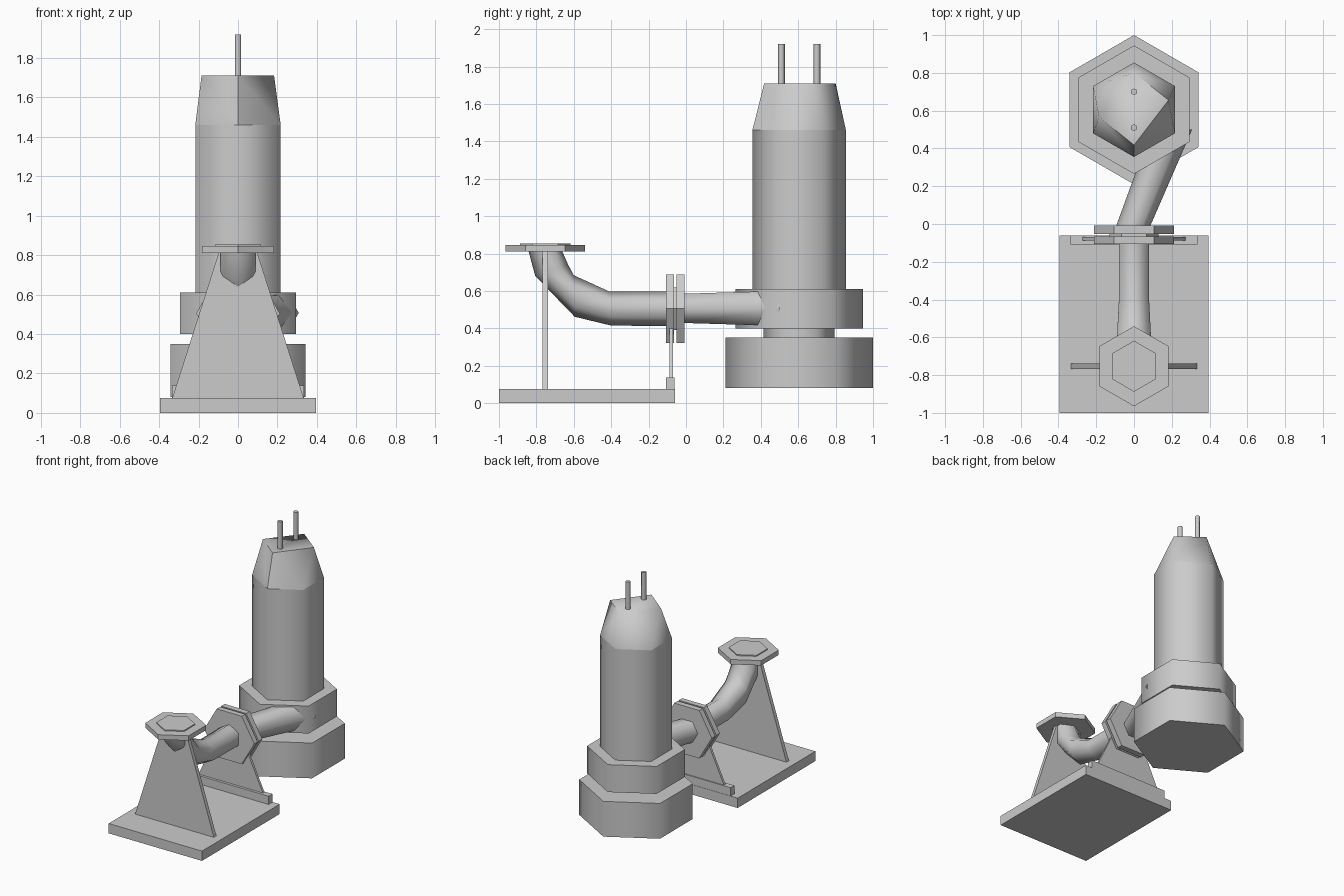
import bpy, bmesh
from math import sin, cos, radians, sqrt
from mathutils import Vector

if "Cube" in bpy.data.objects:
    bpy.data.objects.remove(bpy.data.objects["Cube"])


def finish(name, bm, smooth=False):
    bmesh.ops.recalc_face_normals(bm, faces=bm.faces[:])
    me = bpy.data.meshes.new(name)
    bm.to_mesh(me)
    bm.free()
    ob = bpy.data.objects.new(name, me)
    bpy.context.collection.objects.link(ob)
    if smooth:
        bpy.ops.object.select_all(action='DESELECT')
        ob.select_set(True)
        bpy.context.view_layer.objects.active = ob
        bpy.ops.object.shade_smooth_by_angle(angle=radians(65))
    return ob


def loft(name, rings, smooth=False):
    """Skin rings of equal point count and cap both ends."""
    bm = bmesh.new()
    vs = [[bm.verts.new(p) for p in r] for r in rings]
    n = len(vs[0])
    for a, b in zip(vs, vs[1:]):
        for i in range(n):
            j = (i + 1) % n
            bm.faces.new((a[i], a[j], b[j], b[i]))
    bm.faces.new(vs[0])
    bm.faces.new(vs[-1])
    return finish(name, bm, smooth)


def hexagon(c, u, v):
    """Six points around c; u points at a corner, v at a flat."""
    c, u, v = Vector(c), Vector(u), Vector(v)
    return [c + u * cos(radians(60 * i)) + v * sin(radians(60 * i)) for i in range(6)]


def upright(name, y, r, z0, z1, smooth=False):
    return loft(name, [hexagon((0, y, z), (0, r, 0), (r, 0, 0)) for z in (z0, z1)], smooth)


def facing(name, r, y0, y1):
    return loft(name, [hexagon((0, y, 0.505), (r, 0, 0), (0, 0, r)) for y in (y0, y1)])


def plate(name, y0, y1, z0, z1, w0, w1):
    return loft(name, [[(-w, y0, z), (w, y0, z), (w, y1, z), (-w, y1, z)]
                       for w, z in ((w0, z0), (w1, z1))])


# Pump: stacked hexagonal sections
PY = 0.605
upright("pump_base", PY, 0.395, 0.08, 0.35, True)
upright("pump_neck", PY, 0.19, 0.34, 0.41, True)
upright("pump_volute", PY, 0.34, 0.40, 0.61, True)
upright("motor_body", PY, 0.25, 0.60, 1.46, True)
for i, y in enumerate((0.51, 0.70)):
    upright("cable_%d" % (i + 1), y, 0.018, 1.70, 1.92, True)

# Motor cap: hexagon tapering to a skewed four-sided top
bm = bmesh.new()
low = [bm.verts.new(p) for p in hexagon((0, PY, 1.46), (0, 0.25, 0), (0.25, 0, 0))]
A, B, C, D = [bm.verts.new((x, y, 1.71)) for x, y in
              ((0, 0.80), (0.183, 0.656), (0, 0.418), (-0.185, 0.566))]
for i, top in enumerate(((B, A), (B,), (C, B), (D, C), (D,), (A, D))):
    bm.faces.new((low[i], low[(i + 1) % 6]) + top)
bm.faces.new((A, B, C, D))
bm.faces.new(low)
bmesh.ops.triangulate(bm, faces=[f for f in bm.faces if len(f.verts) == 4 and f.normal.z < 0.99
                                 and low[0] in f.verts])
finish("motor_cap", bm, True)

# Outlet pipe running at an angle into the pump
loft("outlet_pipe", [hexagon((0.4 * y, y, 0.507), (r, 0, 0), (0, 0, r))
                     for y, r in ((-0.02, 0.09), (0.50, 0.108))], True)

# Coupling flanges
facing("coupling_flange_front", 0.212, -0.106, -0.065)
facing("coupling_gasket", 0.13, -0.07, -0.045)
facing("coupling_flange_back", 0.212, -0.052, -0.009)

# Elbow pipe: each section given by its outer and inner points
elbow = []
for yo, zo, yi, zi, w in ((-0.08, 0.412, -0.08, 0.597, 0.08),
                          (-0.40, 0.415, -0.41, 0.597, 0.08),
                          (-0.595, 0.462, -0.60, 0.684, 0.09),
                          (-0.806, 0.68, -0.63, 0.74, 0.088),
                          (-0.844, 0.82, -0.665, 0.82, 0.09)):
    elbow.append(hexagon((0, (yo + yi) / 2, (zo + zi) / 2),
                         (0, (yi - yo) / 2, (zi - zo) / 2), (w * 2 / sqrt(3), 0, 0)))
loft("elbow_pipe", elbow, True)

# Top flange with raised face
upright("top_flange", -0.753, 0.212, 0.81, 0.847)
upright("top_flange_face", -0.753, 0.135, 0.84, 0.855)

# Stand
plate("base_plate", -1.0, -0.06, 0, 0.075, 0.395, 0.395)
plate("elbow_support", -0.768, -0.738, 0.07, 0.815, 0.335, 0.097)
plate("coupling_foot", -0.108, -0.062, 0.07, 0.138, 0.335, 0.335)
plate("coupling_support", -0.088, -0.07, 0.07, 0.42, 0.305, 0.14)
